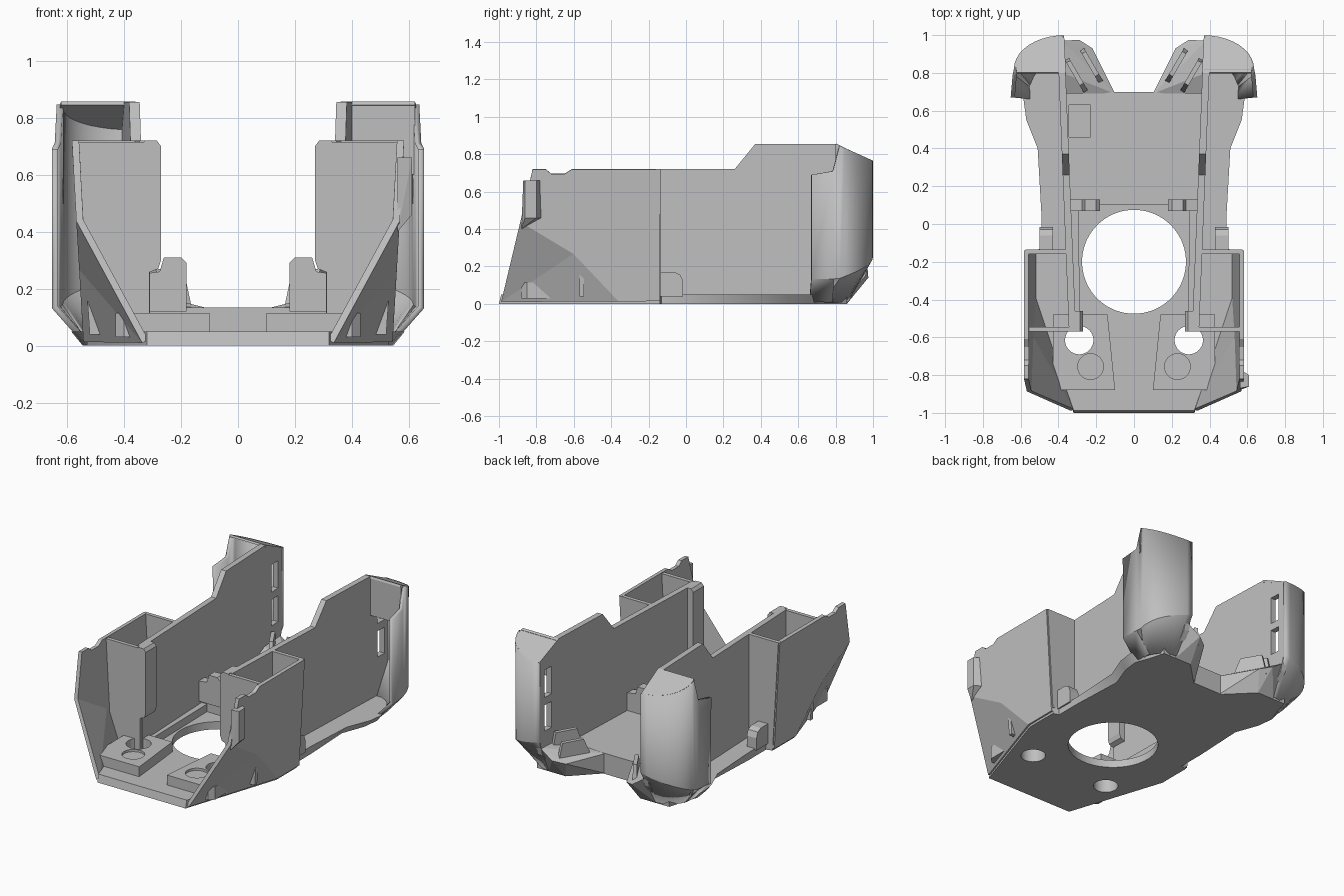
import bpy, bmesh, math
from mathutils import Vector

if "Cube" in bpy.data.objects:
    bpy.data.objects.remove(bpy.data.objects["Cube"], do_unlink=True)

GREY = (0.52, 0.52, 0.52, 1.0)
mat = bpy.data.materials.new("plain grey")
mat.use_nodes = True
mat.diffuse_color = GREY
for node in mat.node_tree.nodes:
    if node.type == 'BSDF_PRINCIPLED':
        node.inputs["Base Color"].default_value = GREY


def finish(name, bm, mirror=False, thick=0):
    """Turn a bmesh into an object, optionally thickened and mirrored."""
    bmesh.ops.recalc_face_normals(bm, faces=bm.faces)
    mesh = bpy.data.meshes.new(name)
    bm.to_mesh(mesh)
    bm.free()
    mesh.materials.append(mat)
    obj = bpy.data.objects.new(name, mesh)
    bpy.context.collection.objects.link(obj)
    if thick:
        mod = obj.modifiers.new("thickness", 'SOLIDIFY')
        mod.thickness = thick
        mod.offset = 0
    if mirror:
        mod = obj.modifiers.new("mirror", 'MIRROR')
        mod.use_mirror_merge = False
    return obj


def prism(name, pts, axis, lo, hi, mirror=True, shape=None):
    """Extrude a 2D outline along an axis; shape may move each vertex."""
    place = {'x': lambda a, b, h: (h, a, b),
             'y': lambda a, b, h: (a, h, b),
             'z': lambda a, b, h: (a, b, h)}[axis]
    bm = bmesh.new()
    ends = [[bm.verts.new(place(a, b, h)) for a, b in pts] for h in (lo, hi)]
    bm.faces.new(ends[0][::-1])
    bm.faces.new(ends[1])
    n = len(pts)
    for i in range(n):
        j = (i + 1) % n
        bm.faces.new((ends[0][i], ends[0][j], ends[1][j], ends[1][i]))
    if shape:
        for v in bm.verts:
            shape(v.co)
    return finish(name, bm, mirror)


def box(name, x, y, z, mirror=True):
    pts = [(x[0], y[0]), (x[1], y[0]), (x[1], y[1]), (x[0], y[1])]
    return prism(name, pts, 'z', z[0], z[1], mirror)


def disc(name, x, y, r, z, mirror=True, n=48):
    pts = [(x + r * math.cos(math.tau * i / n), y + r * math.sin(math.tau * i / n))
           for i in range(n)]
    return prism(name, pts, 'z', z[0], z[1], mirror)


def hull(name, pts, mirror=True):
    bm = bmesh.new()
    for p in pts:
        bm.verts.new(p)
    res = bmesh.ops.convex_hull(bm, input=bm.verts)
    bmesh.ops.delete(bm, geom=[v for v in bm.verts if not v.link_faces], context='VERTS')
    bmesh.ops.dissolve_limit(bm, angle_limit=0.01, verts=bm.verts, edges=bm.edges)
    return finish(name, bm, mirror)


def sheet(name, verts, faces, thick, mirror=True):
    bm = bmesh.new()
    vs = [bm.verts.new(v) for v in verts]
    for f in faces:
        bm.faces.new([vs[i] for i in f])
    return finish(name, bm, mirror, thick)


def cut(obj, cutters):
    """Subtract the cutters and keep the plain result."""
    for c in cutters:
        c.hide_render = True
        mod = obj.modifiers.new("cut", 'BOOLEAN')
        mod.operation = 'DIFFERENCE'
        mod.solver = 'EXACT'
        mod.object = c
    bpy.context.view_layer.update()
    graph = bpy.context.evaluated_depsgraph_get()
    mesh = bpy.data.meshes.new_from_object(obj.evaluated_get(graph))
    obj.modifiers.clear()
    obj.data = mesh
    for c in cutters:
        bpy.data.objects.remove(c, do_unlink=True)


# Base plate with its outer ledge and round openings
half = [(.32, -1), (.53, -.36), (.53, -.14), (.49, -.13), (.49, .05), (.51, .4),
        (.57, .55), (.585, .66), (.55, .75), (.48, .86), (.38, .86), (.34, .7)]


def taper(co):
    if co.z < .01 and abs(co.x) > .5 and co.y > .3:
        co.x *= .93
    if co.z > .01 and co.y < -.99:
        co.y = -.988


base = prism("base_plate", half + [(-x, y) for x, y in half[::-1]], 'z', 0, .05, False, taper)
cut(base, [disc("fan_cutter", 0, -.2, .275, (-.1, .3), False, 72),
           disc("foot_cutter", .29, -.615, .075, (-.1, .3))])

# Raised rear floor with a shallow square pocket
rear = prism("rear_floor", [(-.34, .1), (.34, .1), (.36, .7), (-.36, .7)], 'z', .03, .135, False)
cut(rear, [box("pocket_cutter", (-.345, -.23), (.46, .63), (.07, .3), False)])

# Raised front pads with through holes and round seats
pad = prism("front_pad", [(.1, -.88), (.4, -.88), (.43, -.85), (.43, -.48), (.14, -.48)],
            'z', .03, .115)
cut(pad, [disc("pad_cutter", .29, -.615, .075, (-.1, .3)),
          disc("seat_cutter", .23, -.755, .068, (.1, .3))])
prism("floor_rail", [(.285, -.53), (.33, -.53), (.345, .1), (.295, .1)], 'z', .03, .1)


# Long inner walls, slightly splayed towards the rear, with two slots each
def splay(co):
    co.x += .04 * co.y


wall = prism("side_wall", [(-.55, .04), (-.55, .72), (.26, .72), (.37, .855), (.8, .855),
                           (.985, .767), (.985, .25), (.96, .15), (.87, .04)],
             'x', .33, .367, True, splay)
cut(wall, [box("slot_cutter", (.3, .45), (.87, .94), z) for z in ((.3, .47), (.52, .7))])

# Faceted front shell with a scooped top edge
shell = [(.325, -.985, .015), (.53, -.36, .015), (.545, -.6, .27), (.555, -.885, .44),
         (.57, -.82, .72), (.57, -.75, .72), (.569, -.72, .695), (.569, -.65, .695),
         (.57, -.61, .72), (.57, -.14, .72), (.53, -.14, .015)]
sheet("front_shell", shell, [(0, 1, 2), (0, 2, 3), (1, 10, 9, 8, 7, 6, 5, 4, 3, 2)], .025)

# Lug on one front corner only
hull("corner_lug", [(x, y, z) for x, y in ((.56, -.87), (.61, -.86), (.61, -.8), (.56, -.77))
                    for z in (.46, .66)] + [(.56, -.88, .4)], False)

# Front and rear panels of the open boxes
prism("box_front", [(.31, .04), (.52, .04), (.565, .715), (.31, .715)], 'y', -.57, -.545)
prism("box_back", [(.35, .04), (.535, .04), (.575, .72), (.35, .72)], 'y', -.16, -.135)
prism("inner_strip", [(.33, .72), (.285, .72), (.27, .7), (.27, .3), (.28, .27), (.33, .25)],
      'y', -.57, -.46)

# Rounded tabs on the ledge
prism("ledge_tab", [(-.14, .04), (-.14, .17), (-.06, .17), (-.03, .155), (-.015, .12),
                    (-.015, .04)], 'x', .43, .5)

# Mounts at the front of the rear floor
prism("mount", [(.18, .12), (.18, .29), (.2, .31), (.26, .31), (.275, .26), (.345, .25),
                (.345, .12)], 'y', .07, .13)

# Rounded rear pods: three rings of points, lofted
top, mid, low = [], [], []
STEPS = 10
for i in range(STEPS + 1):
    t = i / STEPS
    s, c = math.sin(t * math.pi / 2), math.cos(t * math.pi / 2)
    x, y = .37 + .255 * s, .82 + .168 * c
    top.append((x, y, .855 - .475 * (y - .8)))
    mid.append((x, y, .25 - .11 * t))
    low.append((.39 + .14 * s, .72 + .14 * c, .015))
for x, y, z in ((.632, .785, .71), (.642, .67, .69)):
    top.append((x, y, z))
    mid.append((x, y, .135))
    low.append((.535, y - .01, .015))
n = len(top)
loft = [(r * n + i, r * n + i + 1, (r + 1) * n + i + 1, (r + 1) * n + i)
        for r in range(2) for i in range(n - 1)]
pod = sheet("rear_pod", top + mid + low, loft, .022)
cap = [(.36, .8, .85), (.62, .8, .85)] + [(x, y, z - .006) for x, y, z in top[STEPS::-1]]
sheet("pod_cap", cap, [range(len(cap))], .014)
box("pod_panel", (.37, .62), (.8, .82), (.6, .85), False)

# Angled rear feet with clip brackets
hull("rear_foot", [(.1, .69, .0), (.36, .69, 0), (.39, .86, 0), (.27, .86, 0),
                   (.1, .69, .13), (.36, .69, .15), (.22, .93, .12), (.29, .975, .14),
                   (.38, .97, .2), (.38, .8, .2)])
along, side = Vector((.5, .86, 0)), Vector((.86, -.5, 0))
for offset, height in ((-.035, .24), (.06, .27)):
    start = Vector((.2, .75, 0)) + side * offset
    hull("clip_rib", [start + along * a + side * w + Vector((0, 0, z))
                      for a, z in ((-.03, .1), (.2, .1), (.03, height), (.17, height))
                      for w in (0, .025)])

# Smooth the rounded parts, keeping the edges sharp
bpy.ops.object.select_all(action='DESELECT')
for obj in (pod, base, pad):
    obj.select_set(True)
bpy.context.view_layer.objects.active = pod
bpy.ops.object.shade_smooth_by_angle(angle=math.radians(25))
